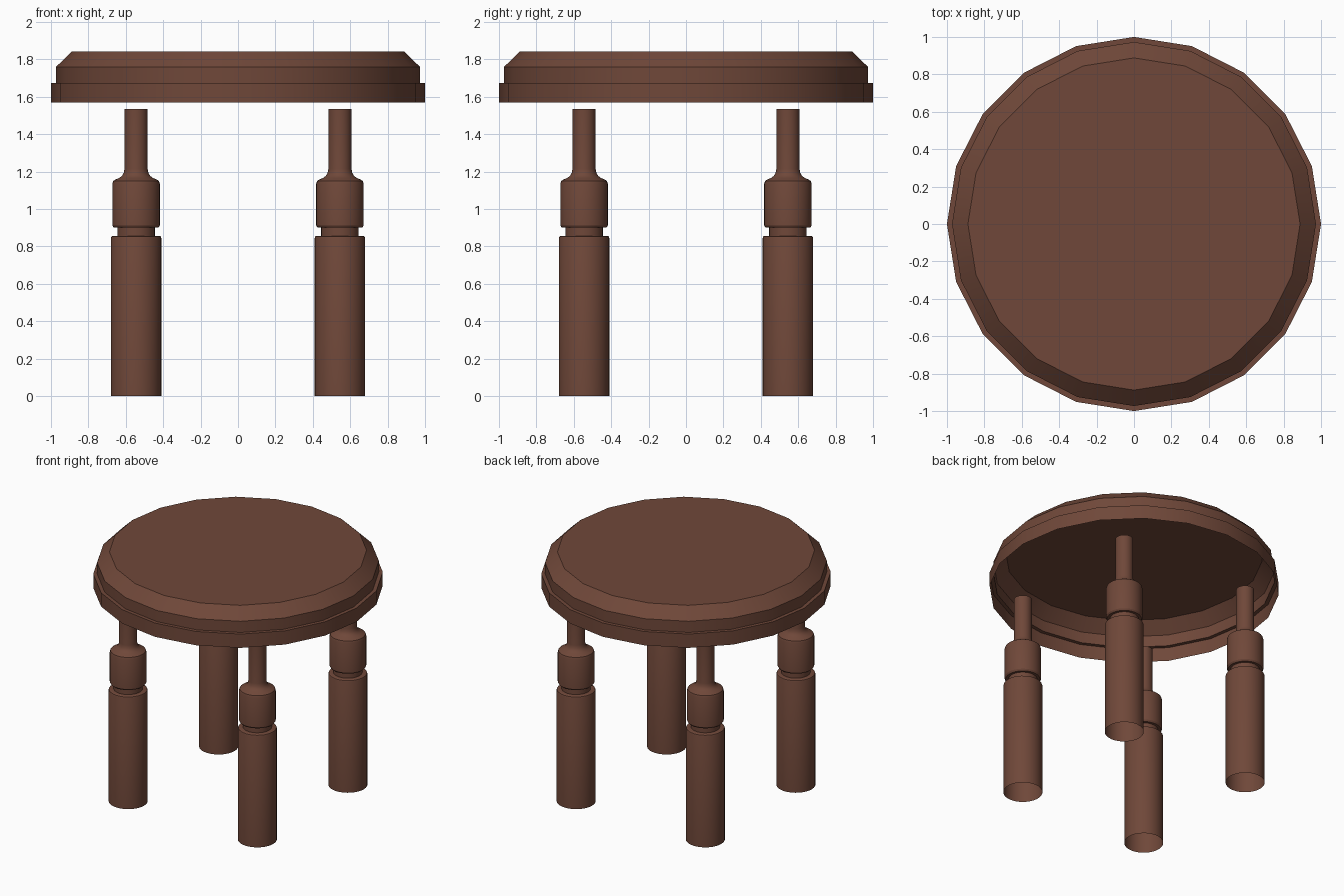
import bpy, bmesh, math

if "Cube" in bpy.data.objects:
    bpy.data.objects.remove(bpy.data.objects["Cube"])

wood = bpy.data.materials.new("dark brown wood")
wood.diffuse_color = (0.160, 0.064, 0.041, 1)
wood.use_nodes = True
wood.node_tree.nodes["Principled BSDF"].inputs["Base Color"].default_value = wood.diffuse_color


def lathe(name, profile, sides, location=(0, 0, 0), cap_top=False):
    """Revolve a (radius, height) profile around z, leaving the bottom open."""
    bm = bmesh.new()
    rings = []
    for r, z in profile:
        rings.append([bm.verts.new((r * math.cos(2 * math.pi * i / sides),
                                    r * math.sin(2 * math.pi * i / sides), z))
                      for i in range(sides)])
    for low, high in zip(rings, rings[1:]):
        for i in range(sides):
            j = (i + 1) % sides
            bm.faces.new((low[i], low[j], high[j], high[i]))
    if cap_top:
        bm.faces.new(rings[-1])
    mesh = bpy.data.meshes.new(name)
    bm.to_mesh(mesh)
    bm.free()
    mesh.materials.append(wood)
    obj = bpy.data.objects.new(name, mesh)
    obj.location = location
    bpy.context.collection.objects.link(obj)
    bpy.ops.object.select_all(action='DESELECT')
    obj.select_set(True)
    bpy.context.view_layer.objects.active = obj
    bpy.ops.object.shade_smooth_by_angle(angle=math.radians(30))
    return obj


# Seat: hollow twenty-sided shell with a wider lower band and bevelled top
seat_profile = [(1.0, 1.57), (1.0, 1.675), (0.973, 1.675),
                (0.973, 1.76), (0.888, 1.842)]
lathe("seat", seat_profile, 20, cap_top=True)

# Turned legs: thick foot, groove, collar, concave shoulder, thin post
leg_profile = [(0.135, 0.0), (0.135, 0.845), (0.132, 0.853), (0.125, 0.857),
               (0.10, 0.857), (0.10, 0.90),
               (0.119, 0.90), (0.127, 0.912), (0.127, 1.135), (0.122, 1.15),
               (0.110, 1.158), (0.090, 1.166), (0.075, 1.178),
               (0.066, 1.193), (0.062, 1.215), (0.062, 1.535)]
for y, depth in ((-0.545, "front"), (0.545, "back")):
    for x, side in ((-0.545, "left"), (0.545, "right")):
        lathe(f"{depth}_{side}_leg", leg_profile, 32, (x, y, 0), cap_top=True)
